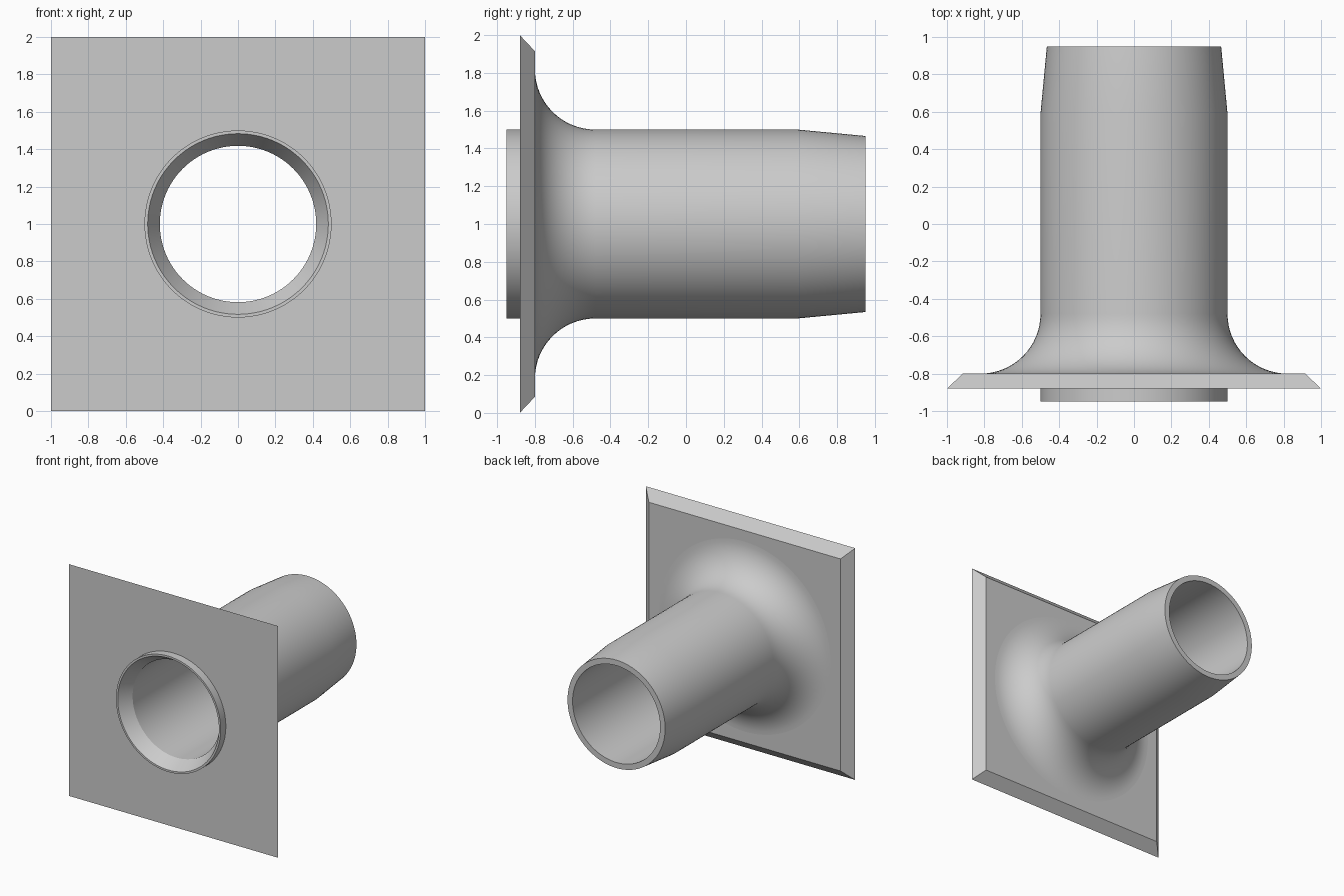
import bpy, bmesh
from math import sin, cos, pi, radians

SEGMENTS = 96
CENTRE_Z = 1.0

cube = bpy.data.objects.get("Cube")
if cube:
    bpy.data.objects.remove(cube, do_unlink=True)

grey = bpy.data.materials.new("plain grey")
grey.use_nodes = True
grey.diffuse_color = (0.6, 0.6, 0.6, 1)
grey.node_tree.nodes["Principled BSDF"].inputs["Base Color"].default_value = (0.6, 0.6, 0.6, 1)


def circle(r, y):
    """Ring of points around the y axis."""
    angles = [2 * pi * i / SEGMENTS for i in range(SEGMENTS)]
    return [(r * cos(a), y, CENTRE_Z + r * sin(a)) for a in angles]


def square(half, y):
    """Square ring whose points line up with those of a circle."""
    ring = []
    for x, _, z in circle(1, y):
        z -= CENTRE_Z
        k = half / max(abs(x), abs(z))
        ring.append((x * k, y, CENTRE_Z + z * k))
    return ring


def loft(name, rings):
    """Join rings into a closed, ring-shaped solid."""
    bm = bmesh.new()
    loops = [[bm.verts.new(p) for p in ring] for ring in rings]
    for a, b in zip(loops, loops[1:] + loops[:1]):
        for i in range(SEGMENTS):
            j = (i + 1) % SEGMENTS
            bm.faces.new((a[i], a[j], b[j], b[i]))
    bmesh.ops.recalc_face_normals(bm, faces=bm.faces)
    mesh = bpy.data.meshes.new(name)
    bm.to_mesh(mesh)
    bm.free()
    mesh.materials.append(grey)
    obj = bpy.data.objects.new(name, mesh)
    bpy.context.collection.objects.link(obj)
    bpy.ops.object.select_all(action='DESELECT')
    obj.select_set(True)
    bpy.context.view_layer.objects.active = obj
    bpy.ops.object.shade_smooth_by_angle(angle=radians(20))
    return obj


# Mounting plate with bevelled rim; its hole edge sits inside the tube wall
loft("mounting_plate", [circle(0.46, -0.88), square(1.0, -0.88),
                        square(0.915, -0.8), circle(0.46, -0.8)])

# Tube: countersunk lip, bore, tapered end and flared root, as (radius, y)
BORE, OUTER, FLARE = 0.418, 0.5, 0.32
profile = [(0.483, -0.95), (BORE, -0.84), (BORE, 0.95), (0.466, 0.95), (OUTER, 0.59)]
STEPS = 16
for i in range(STEPS + 1):
    a = pi / 2 * i / STEPS
    profile.append((OUTER + FLARE * (1 - cos(a)), -0.8 + FLARE * (1 - sin(a))))
profile += [(OUTER, -0.84), (OUTER, -0.95)]
loft("flared_tube", [circle(r, y) for r, y in profile])
